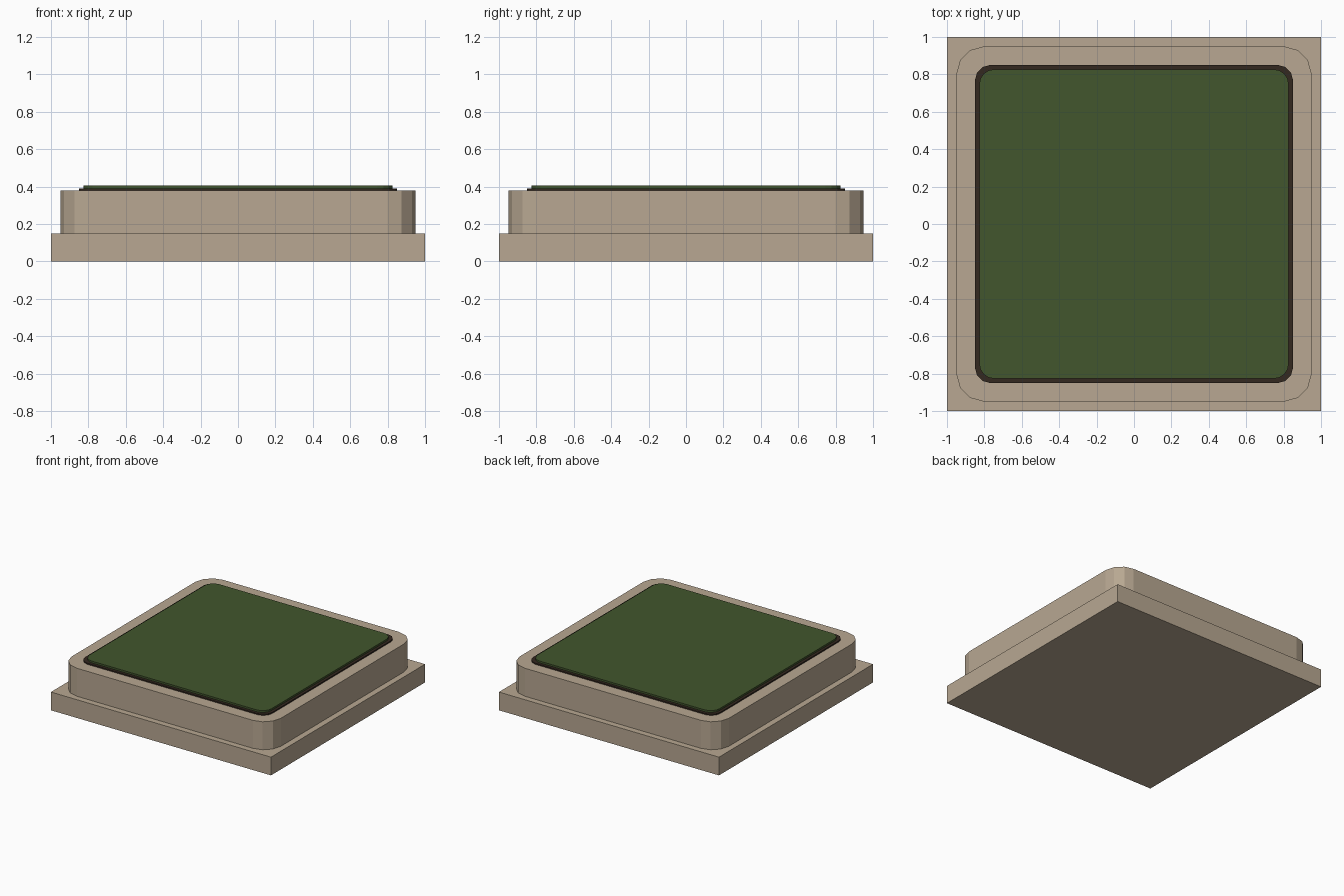
import bpy
import bmesh
from math import cos, sin, radians

cube = bpy.data.objects.get("Cube")
if cube:
    bpy.data.objects.remove(cube, do_unlink=True)


def make_material(name, rgb):
    mat = bpy.data.materials.new(name)
    mat.use_nodes = True
    color = (*rgb, 1.0)
    mat.diffuse_color = color
    mat.node_tree.nodes["Principled BSDF"].inputs["Base Color"].default_value = color
    return mat


def slab(name, half, bottom, top, mat, radius=0.0, segments=3):
    """Square slab, its upright corners rounded when a radius is given."""
    outline = []
    for corner in range(4):
        turn = radians(45 + 90 * corner)
        cx = (half - radius) * (1 if cos(turn) > 0 else -1)
        cy = (half - radius) * (1 if sin(turn) > 0 else -1)
        steps = segments if radius else 0
        for i in range(steps + 1):
            a = radians(90 * corner + 90 * i / max(steps, 1))
            outline.append((cx + radius * cos(a), cy + radius * sin(a)))

    bm = bmesh.new()
    base = bm.faces.new([bm.verts.new((x, y, bottom)) for x, y in outline])
    lifted = bmesh.ops.extrude_face_region(bm, geom=[base], use_keep_orig=True)
    verts = [v for v in lifted["geom"] if isinstance(v, bmesh.types.BMVert)]
    bmesh.ops.translate(bm, verts=verts, vec=(0, 0, top - bottom))
    bmesh.ops.recalc_face_normals(bm, faces=bm.faces)
    mesh = bpy.data.meshes.new(name)
    bm.to_mesh(mesh)
    bm.free()
    mesh.materials.append(mat)
    obj = bpy.data.objects.new(name, mesh)
    bpy.context.collection.objects.link(obj)
    return obj


stone = make_material("tan stone", (0.48, 0.39, 0.287))
soil = make_material("dark soil", (0.034, 0.021, 0.014))
grass = make_material("grass green", (0.054, 0.093, 0.026))

# Square plinth, rounded curb, then the planted bed on top
slab("base_plinth", 1.0, 0.0, 0.15, stone)
slab("planter_curb", 0.95, 0.15, 0.38, stone, radius=0.15)
slab("soil_bed", 0.85, 0.38, 0.39, soil, radius=0.08)
slab("grass_top", 0.827, 0.39, 0.405, grass, radius=0.08, segments=4)
